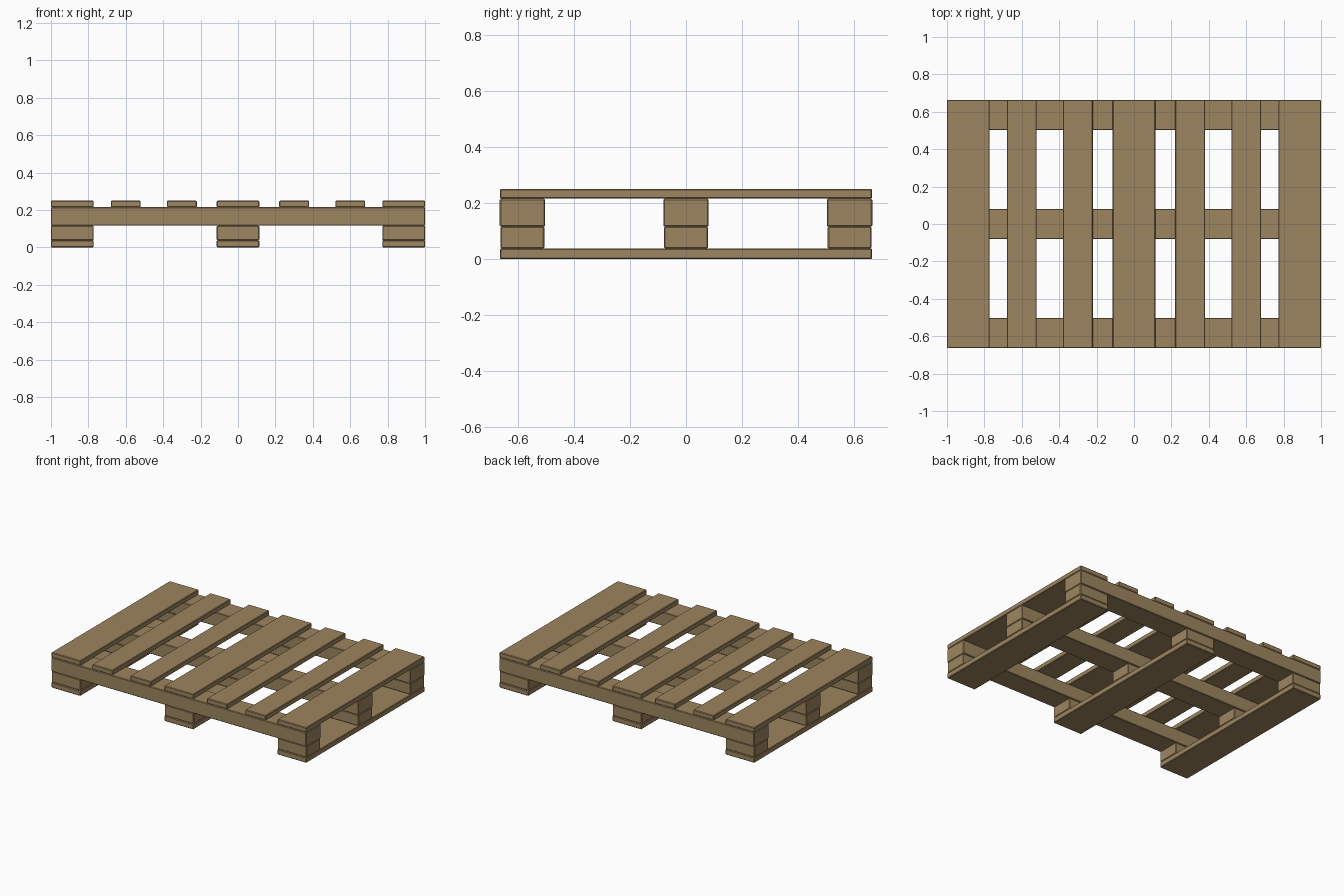
import bpy

cube = bpy.data.objects.get("Cube")
if cube:
    bpy.data.objects.remove(cube, do_unlink=True)

wood = bpy.data.materials.new("brown_wood")
wood.use_nodes = True
colour = (0.34, 0.235, 0.115, 1)
wood.diffuse_color = colour
bsdf = next(n for n in wood.node_tree.nodes if n.type == "BSDF_PRINCIPLED")
bsdf.inputs["Base Color"].default_value = colour
bsdf.inputs["Roughness"].default_value = 0.8


def plank(name, x, y, z):
    """Timber with lightly eased edges, from (low, high) spans on each axis."""
    spans = (x, y, z)
    bpy.ops.mesh.primitive_cube_add(size=1, location=[(a + b) / 2 for a, b in spans])
    ob = bpy.context.object
    ob.name = name
    ob.scale = [b - a for a, b in spans]
    bpy.ops.object.transform_apply(location=False, rotation=False, scale=True)
    ob.data.materials.append(wood)
    bevel = ob.modifiers.new("eased_edges", "BEVEL")
    bevel.width = 0.004
    bevel.segments = 1
    return ob


def around(centre, half):
    return (centre - half, centre + half)


HALF_DEPTH = 0.663
Z_BASE, Z_BLOCK, Z_BEAM, Z_TOP = 0.038, 0.116, 0.215, 0.25
columns = {"right": -0.886, "middle": 0, "left": 0.886}
rows = {"front": -0.583, "centre": 0, "back": 0.583}

# Bottom runners and the blocks standing on them
for side, x in columns.items():
    x_span = around(x, 0.114)
    plank(f"bottom_board_{side}", x_span, around(0, HALF_DEPTH), (0, Z_BASE))
    for row, y in rows.items():
        plank(f"block_{row}_{side}", x_span, around(y, 0.078), (Z_BASE, Z_BLOCK))

# Long beams resting on the blocks
for row, y in rows.items():
    plank(f"beam_{row}", (-1, 1), around(y, 0.081), (Z_BLOCK, Z_BEAM))

# Deck: wide boards over the blocks, narrow boards between
deck = [(x, 0.114) for x in columns.values()]
deck += [(s * x, 0.08) for s in (-1, 1) for x in (0.3, 0.6)]
for i, (x, half) in enumerate(sorted(deck), 1):
    plank(f"deck_board_{i}", around(x, half), around(0, HALF_DEPTH), (Z_BEAM, Z_TOP))
